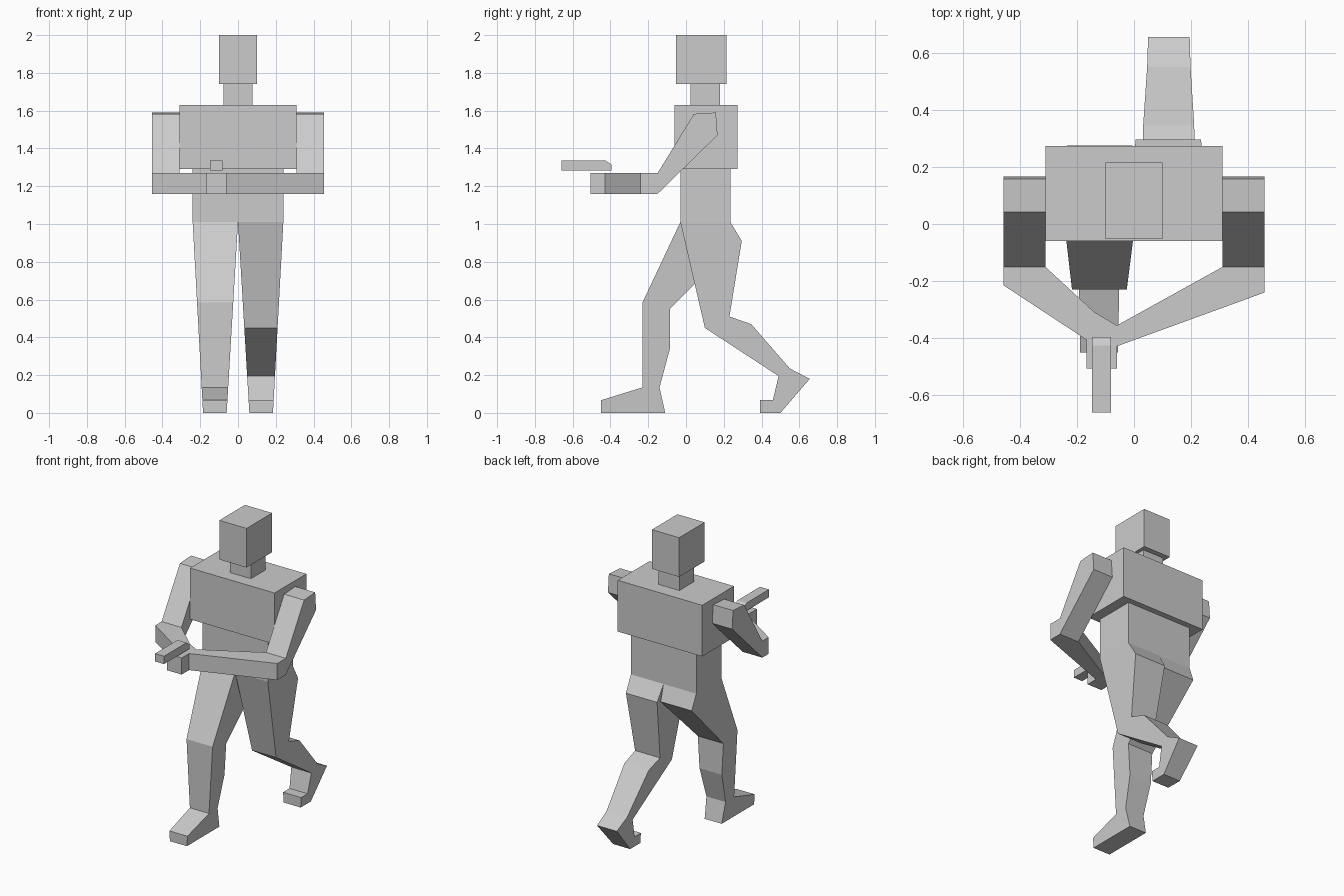
import bpy, bmesh

if "Cube" in bpy.data.objects:
    bpy.data.objects.remove(bpy.data.objects["Cube"])


def prism(name, profile, place):
    """Extrude a closed profile; place(u, v, side) gives the 3D point, side is 0 or 1."""
    bm = bmesh.new()
    ends = [[bm.verts.new(place(u, v, s)) for u, v in profile] for s in (0, 1)]
    n = len(profile)
    bm.faces.new(ends[0])
    bm.faces.new(ends[1][::-1])
    for i in range(n):
        j = (i + 1) % n
        bm.faces.new((ends[0][j], ends[0][i], ends[1][i], ends[1][j]))
    bmesh.ops.recalc_face_normals(bm, faces=bm.faces)
    mesh = bpy.data.meshes.new(name)
    bm.to_mesh(mesh)
    bm.free()
    obj = bpy.data.objects.new(name, mesh)
    bpy.context.collection.objects.link(obj)
    return obj


def side_prism(name, profile, x0, x1):
    return prism(name, profile, lambda y, z, s: ((x0, x1)[s], y, z))


def box(name, half_w, y0, y1, z0, z1):
    return side_prism(name, [(y0, z0), (y1, z0), (y1, z1), (y0, z1)], -half_w, half_w)


def leg(name, profile, sign):
    # The leg narrows steadily from hip to sole
    def place(y, z, s):
        t = 1 - z / 1.01
        return (sign * (0.06 * t, 0.24 - 0.055 * t)[s], y, z)
    return prism(name, profile, place)


def forearm(name, plan):
    return prism(name, plan, lambda x, y, s: (x, y, (1.16, 1.27)[s]))


# Head and torso
box("head", 0.10, -0.053, 0.215, 1.74, 2.0)
box("neck", 0.077, 0.025, 0.18, 1.63, 1.74)
box("chest", 0.31, -0.06, 0.273, 1.29, 1.63)
box("abdomen", 0.24, -0.03, 0.235, 1.01, 1.29)

# Legs: right one stepping forward, left one trailing on its toes
leg("right_leg", [(-0.03, 1.01), (-0.23, 0.585), (-0.23, 0.135), (-0.45, 0.067),
                  (-0.45, 0), (-0.11, 0), (-0.14, 0.135), (-0.085, 0.34),
                  (-0.085, 0.55), (0.275, 0.91), (0.235, 1.01)], -1)
leg("left_leg", [(-0.03, 1.01), (0.10, 0.45), (0.49, 0.195), (0.46, 0.067),
                 (0.393, 0.067), (0.393, 0), (0.50, 0), (0.655, 0.18),
                 (0.55, 0.235), (0.345, 0.47), (0.23, 0.51), (0.295, 0.91),
                 (0.235, 1.01)], 1)

# Upper arms
for side, sign in (("right", -1), ("left", 1)):
    side_prism(side + "_upper_arm",
               [(0.042, 1.583), (0.158, 1.59), (0.167, 1.47), (-0.15, 1.16), (-0.15, 1.27)],
               sign * 0.31, sign * 0.456)

# Forearms meeting in front, the right one ending in a hand
forearm("right_forearm", [(-0.456, -0.15), (-0.31, -0.15), (-0.14, -0.307), (-0.06, -0.355),
                          (-0.06, -0.505), (-0.167, -0.505), (-0.167, -0.405), (-0.456, -0.215)])
forearm("left_forearm", [(0.456, -0.15), (0.31, -0.15), (-0.06, -0.355),
                         (-0.06, -0.428), (0.456, -0.24)])

# Held bar above the hand
side_prism("held_bar", [(-0.66, 1.283), (-0.66, 1.335), (-0.425, 1.335),
                        (-0.395, 1.315), (-0.395, 1.283)], -0.147, -0.081)
